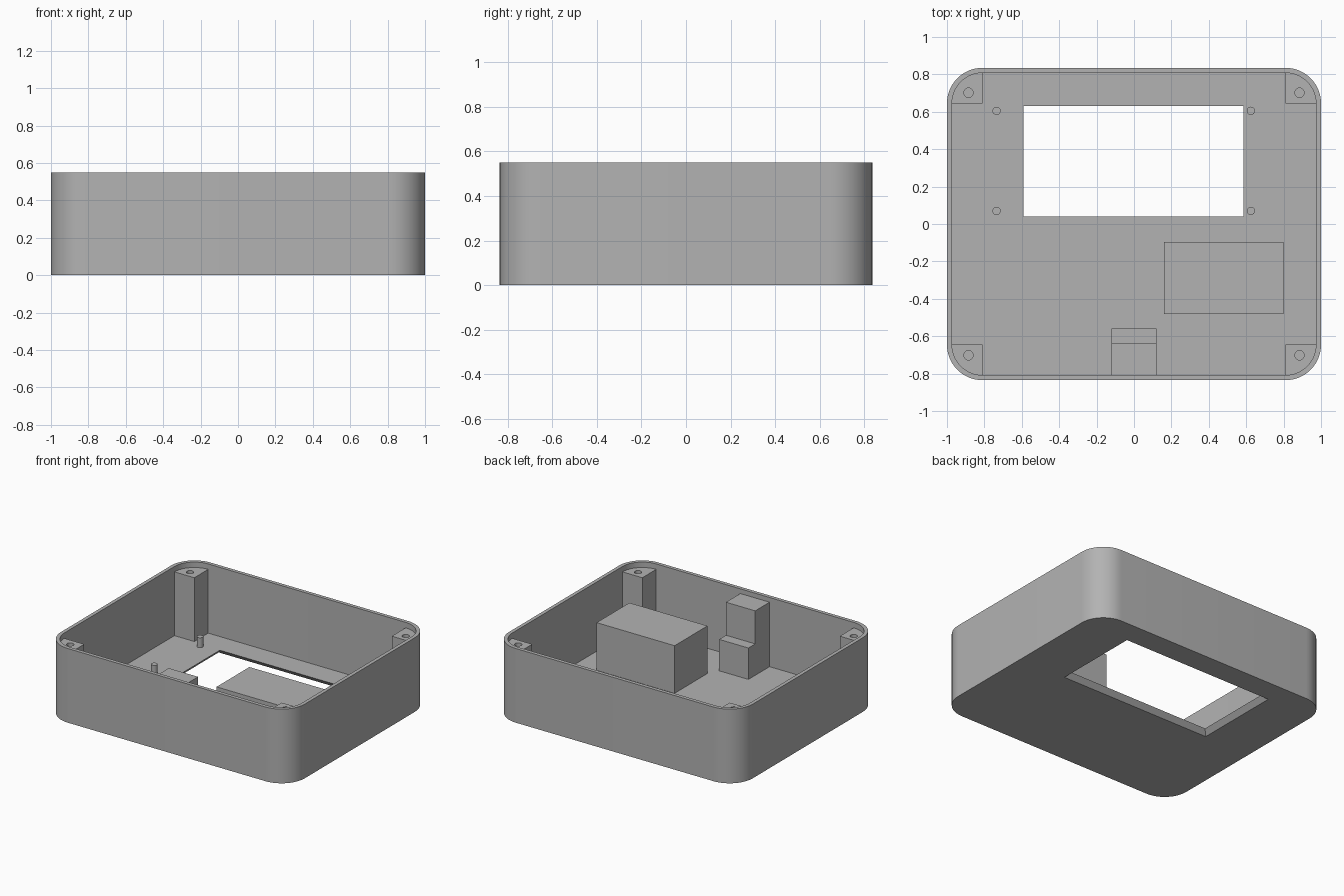
import bpy, bmesh
from math import sin, cos, pi, radians

if "Cube" in bpy.data.objects:
    bpy.data.objects.remove(bpy.data.objects["Cube"])

FLOOR, HEIGHT, POST_TOP = 0.037, 0.55, 0.51
CORNER_X, CORNER_Y = 0.81, 0.645      # centres of the rounded corners
OUTER_R, INNER_R = 0.19, 0.163
ARC = 14

grey = bpy.data.materials.new("plain grey")
grey.use_nodes = True
grey.diffuse_color = (0.45, 0.45, 0.45, 1)
grey.node_tree.nodes["Principled BSDF"].inputs["Base Color"].default_value = grey.diffuse_color


def finish(obj, smooth=True):
    bpy.ops.object.select_all(action="DESELECT")
    obj.select_set(True)
    bpy.context.view_layer.objects.active = obj
    if smooth:
        bpy.ops.object.shade_smooth_by_angle(angle=radians(30))
    return obj


def mesh_object(name, bm, smooth=True):
    bmesh.ops.recalc_face_normals(bm, faces=bm.faces)
    mesh = bpy.data.meshes.new(name)
    bm.to_mesh(mesh)
    bm.free()
    mesh.materials.append(grey)
    obj = bpy.data.objects.new(name, mesh)
    bpy.context.collection.objects.link(obj)
    return finish(obj, smooth)


def arc(cx, cy, r, start, sweep, n):
    return [(cx + r * cos(start + sweep * i / n), cy + r * sin(start + sweep * i / n))
            for i in range(n + 1)]


def rounded_rect(x0, x1, y0, y1, r, z):
    """Ring of points; x0..y1 are the corner centres, r may be zero."""
    pts = []
    for k, (x, y) in enumerate([(x1, y1), (x0, y1), (x0, y0), (x1, y0)]):
        pts += arc(x, y, r, k * pi / 2, pi / 2, ARC)
    return [(x, y, z) for x, y in pts]


def extruded(name, profile, offset):
    """Prism from a flat 3D profile pushed along offset."""
    bm = bmesh.new()
    face = bm.faces.new([bm.verts.new(p) for p in profile])
    new = bmesh.ops.extrude_face_region(bm, geom=[face], use_keep_orig=True)["geom"]
    bmesh.ops.translate(bm, vec=offset, verts=[v for v in new if isinstance(v, bmesh.types.BMVert)])
    return mesh_object(name, bm, False)


# Tray: one closed skin through the outer wall, rim, inner wall, floor and flared window
body = (-CORNER_X, CORNER_X, -CORNER_Y, CORNER_Y)
wx0, wx1, wy0, wy1 = -0.59, 0.585, 0.04, 0.63
flare = 0.032
rings = [
    rounded_rect(*body, OUTER_R, 0),
    rounded_rect(*body, OUTER_R, HEIGHT),
    rounded_rect(*body, INNER_R, HEIGHT),
    rounded_rect(*body, INNER_R, FLOOR),
    rounded_rect(wx0, wx1, wy0, wy1, 0, FLOOR),
    rounded_rect(wx0 - flare, wx1 + flare, wy0 - flare, wy1 + flare, 0, 0),
]
bm = bmesh.new()
loops = [[bm.verts.new(p) for p in ring] for ring in rings]
for a, b in zip(loops, loops[1:] + loops[:1]):
    for i in range(len(a)):
        j = (i + 1) % len(a)
        bm.faces.new((a[i], a[j], b[j], b[i]))
bmesh.ops.remove_doubles(bm, verts=bm.verts, dist=1e-5)
mesh_object("tray", bm)

# Corner screw posts: quarter sectors with a round screw hole
for sx, side in ((-1, "right"), (1, "left")):
    for sy, end in ((-1, "front"), (1, "back")):
        name = f"{end}_{side}_screw_post"
        curve = bpy.data.curves.new(name, "CURVE")
        curve.dimensions = "2D"
        curve.fill_mode = "BOTH"
        curve.extrude = (POST_TOP - FLOOR) / 2
        sector = [(CORNER_X, CORNER_Y)] + arc(CORNER_X, CORNER_Y, INNER_R + 0.002, 0, pi / 2, ARC)
        hole = arc(0.885, 0.702, 0.025, 0, 2 * pi, 24)[:-1]
        for pts in (sector, hole):
            spline = curve.splines.new("POLY")
            spline.points.add(len(pts) - 1)
            for p, (x, y) in zip(spline.points, pts):
                p.co = (sx * x, sy * y, 0, 1)
            spline.use_cyclic_u = True
        curve.materials.append(grey)
        post = bpy.data.objects.new(name, curve)
        post.location.z = (POST_TOP + FLOOR) / 2
        bpy.context.collection.objects.link(post)
        finish(post, False)
        bpy.ops.object.convert(target="MESH")
        finish(bpy.context.object)

# Locating pins around the window
for x, side in ((-0.735, "right"), (0.625, "left")):
    for y, end in ((0.07, "front"), (0.605, "back")):
        bpy.ops.mesh.primitive_cylinder_add(vertices=24, radius=0.022, depth=0.085,
                                            location=(x, y, 0.0675))
        pin = bpy.context.object
        pin.name = f"{end}_{side}_pin"
        pin.data.materials.append(grey)
        finish(pin)

# Large block on the floor
extruded("large_block",
         [(0.16, -0.48, FLOOR), (0.80, -0.48, FLOOR), (0.80, -0.095, FLOOR), (0.16, -0.095, FLOOR)],
         (0, 0, 0.39 - FLOOR))

# Stepped block against the front wall
step = [(-0.81, FLOOR), (-0.56, FLOOR), (-0.56, 0.27), (-0.64, 0.27), (-0.64, 0.515), (-0.81, 0.515)]
extruded("stepped_block", [(-0.12, y, z) for y, z in step], (0.24, 0, 0))
